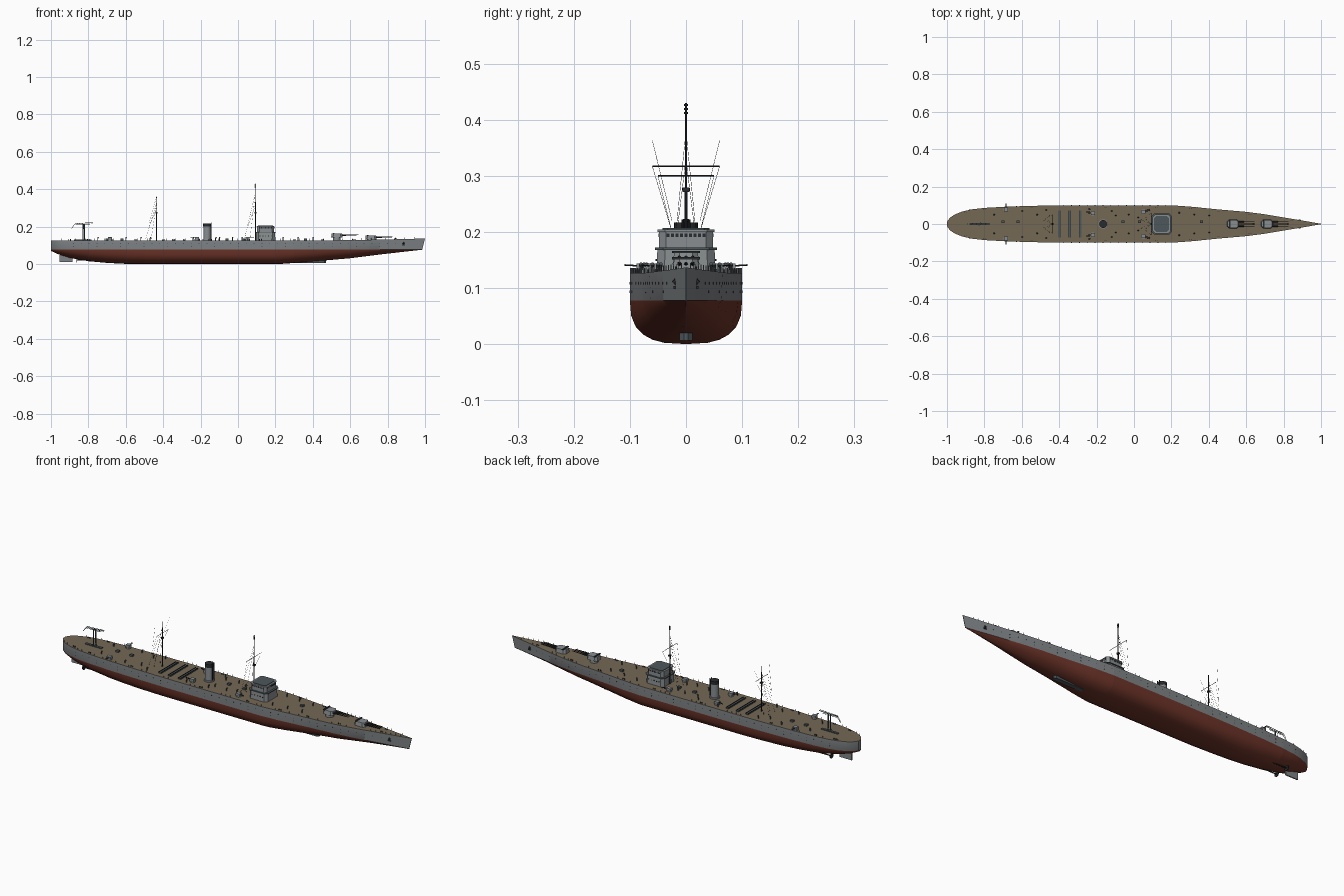
import bpy, bmesh, math
from mathutils import Vector

if "Cube" in bpy.data.objects:
    bpy.data.objects.remove(bpy.data.objects["Cube"])


def material(name, c):
    m = bpy.data.materials.new(name)
    m.diffuse_color = (*c, 1)
    m.use_nodes = True
    m.node_tree.nodes["Principled BSDF"].inputs["Base Color"].default_value = m.diffuse_color
    return m


GREY = material("hull grey", (0.215, 0.23, 0.24))
RED = material("bottom red", (0.155, 0.035, 0.022))
TAN = material("deck tan", (0.175, 0.14, 0.09))
SLATE = material("slate grey", (0.075, 0.095, 0.105))
LIGHT = material("upperworks grey", (0.25, 0.27, 0.28))
DARK = material("dark metal", (0.022, 0.024, 0.027))
WL = 0.078


def lerp(table, x):
    for (x0, v0), (x1, v1) in zip(table, table[1:]):
        if x <= x1:
            return v0 + (v1 - v0) * max(0, x - x0) / (x1 - x0)
    return table[-1][1]


BEAM = [(-1, .012), (-.985, .033), (-.96, .05), (-.92, .066), (-.87, .078), (-.8, .086), (-.68, .093),
        (-.5, .098), (-.35, .1), (.2, .1), (.3, .093), (.45, .078), (.6, .065), (.7, .052),
        (.8, .035), (.9, .017), (.985, .0012)]
KEEL = [(-1, .07), (-.96, .052), (-.9, .033), (-.8, .015), (-.7, .006), (-.6, .001), (-.5, 0), (.22, 0),
        (.32, .007), (.44, .017), (.6, .031), (.76, .051), (.9, .067), (.985, .0765)]
FULL = [(-1, 1.6), (-.7, 2.2), (-.4, 2.7), (.2, 2.7), (.5, 1.9), (.8, 1.3), (1, 1.1)]


def deck_z(x):
    return .127 + .01 * max(0, (x - .5) / .5) ** 1.5


def finish(name, bm, mats, smooth=True):
    bmesh.ops.recalc_face_normals(bm, faces=bm.faces)
    me = bpy.data.meshes.new(name)
    bm.to_mesh(me)
    bm.free()
    for m in mats:
        me.materials.append(m)
    if smooth:
        me.shade_smooth()
        me.set_sharp_from_angle(angle=math.radians(32))
    ob = bpy.data.objects.new(name, me)
    bpy.context.collection.objects.link(ob)
    return ob


def box(bm, x, y, z, sx, sy, sz, mi=0):
    vs = bmesh.ops.create_cube(bm, size=1)["verts"]
    for v in vs:
        v.co = Vector((x + v.co.x * sx, y + v.co.y * sy, z + v.co.z * sz))
    for f in {f for v in vs for f in v.link_faces}:
        f.material_index = mi


def tube(bm, a, b, r, r2=None, n=8, mi=0):
    a, b = Vector(a), Vector(b)
    d = b - a
    vs = bmesh.ops.create_cone(bm, cap_ends=True, segments=n, radius1=r,
                               radius2=r if r2 is None else r2, depth=d.length)["verts"]
    q = Vector((0, 0, 1)).rotation_difference(d)
    for v in vs:
        v.co = q @ v.co + (a + b) / 2
    for f in {f for v in vs for f in v.link_faces}:
        f.material_index = mi


def rbox(bm, x0, x1, hy, z0, z1, c, taper=0, mi=0):
    """Block with chamfered vertical corners."""
    rings = []
    for z, t in ((z0, 0), (z1, taper)):
        a, b, h = x0 + t, x1 - t, hy - t
        rings.append([bm.verts.new((x, y, z)) for x, y in (
            (a + c, -h), (b - c, -h), (b, -h + c), (b, h - c),
            (b - c, h), (a + c, h), (a, h - c), (a, -h + c))])
    lo, hi = rings
    fs = [bm.faces.new(lo), bm.faces.new(hi)]
    fs += [bm.faces.new((lo[i], lo[i - 1], hi[i - 1], hi[i])) for i in range(8)]
    for f in fs:
        f.material_index = mi


# Hull: lofted stations, coloured by height and direction
bm = bmesh.new()
xs = sorted({x for x, _ in BEAM + KEEL} | {i * .05 - .95 for i in range(39)})
rows = []
for x in xs:
    b, k, n = lerp(BEAM, x), lerp(KEEL, x), lerp(FULL, x)
    bw = b * (1 - .12 * max(0, x - .3))
    half = [(bw * (1 - (1 - t) ** n) ** (1 / n), k + (WL - k) * t, x)
            for t in (.03, .1, .22, .4, .65, 1)]
    half.append((b, deck_z(x), x + .015 * max(0, (x - .8) / .185)))
    ring = [(-y, z, px) for y, z, px in reversed(half)] + [(0, k, x)] + half
    rows.append([bm.verts.new((px, y, z)) for y, z, px in ring])
m = len(rows[0])
for r0, r1 in zip(rows, rows[1:]):
    for i in range(m):
        f = bm.faces.new((r0[i], r0[i - 1], r1[i - 1], r1[i]))
        f.material_index = 2 if i == 0 else (0 if i in (1, m - 1) else 1)
for r in (rows[0], rows[-1]):
    bm.faces.new(r[1:-1]).material_index = 1
    bm.faces.new((r[0], r[1], r[-2], r[-1]))
finish("hull", bm, [GREY, RED, TAN])

# Rudder, propeller shafts and keel fairing
bm = bmesh.new()
box(bm, -.92, 0, .03, .07, .006, .038)
finish("rudder", bm, [GREY], False)
bm = bmesh.new()
for s in (-1, 1):
    tube(bm, (-.68, s * .035, .02), (-.86, s * .035, .022), .003)
    tube(bm, (-.86, s * .035, .022), (-.864, s * .035, .022), .013, n=12)
finish("propeller_shafts", bm, [DARK])
bm = bmesh.new()
rbox(bm, .28, .47, .012, .006, .026, .008)
finish("keel_fairing", bm, [SLATE], False)

# Portholes and anchors on the hull sides, railing on the deck edge
ports, rail = bmesh.new(), bmesh.new()
for s in (-1, 1):
    for i in range(42):
        x = -.88 + i * .042
        b = lerp(BEAM, x)
        for z in ((.108,) if i % 3 else (.108, .093)):
            bb = b * (1 - .12 * max(0, x - .3) * (deck_z(x) - z) / .05)
            tube(ports, (x, s * (bb - .003), z), (x, s * (bb + .0006), z), .0022)
    tube(ports, (.885, s * .012, .118), (.885, s * .022, .108), .005)
    box(ports, .885, s * .0205, .101, .016, .004, .005)
    for i in range(76):
        x = -.97 + i * .0255
        tube(rail, (x, s * (lerp(BEAM, x) - .001), deck_z(x) - .001),
             (x, s * (lerp(BEAM, x) - .001), deck_z(x) + .009), .0006, n=4)
finish("portholes_and_anchors", ports, [DARK])
finish("railing_posts", rail, [GREY])

# Bridge: two tiers, platform, window band and roof
bm = bmesh.new()
rbox(bm, .095, .2, .053, .126, .168, .014, .002)
rbox(bm, .092, .203, .055, .168, .172, .014, 0, 1)
rbox(bm, .102, .193, .048, .172, .2, .012)
rbox(bm, .099, .196, .0505, .2, .204, .013, 0, 0)
rbox(bm, .108, .187, .042, .204, .2065, .01, 0, 1)
for i in range(9):
    box(bm, .1932, -.032 + i * .008, .194, .002, .005, .006, 2)
    for s in (-1, 1):
        box(bm, .118 + i * .0075, s * .0482, .194, .005, .002, .006, 2)
for s in (-1, 1):
    for i in range(5):
        box(bm, .118 + i * .015, s * .052, .15, .004, .004, .004, 2)
finish("bridge", bm, [LIGHT, SLATE, DARK], False)

# Funnel with dark cap
bm = bmesh.new()
F = -.165
tube(bm, (F, 0, .125), (F, 0, .2), .0205, n=24)
tube(bm, (F, 0, .2), (F, 0, .217), .021, n=24, mi=1)
tube(bm, (F, 0, .125), (F, 0, .134), .025, n=24)
for s in (-1, 1):
    tube(bm, (F + .022, s * .006, .126), (F + .022, s * .006, .222), .002, mi=1)
finish("funnel", bm, [LIGHT, DARK])

# Masts with yards, lookout boxes and rigging
mast, rig = bmesh.new(), bmesh.new()
for x, top, yard, hy in ((.093, .41, .317, .06), (-.435, .36, .3, .05)):
    tube(mast, (x, 0, .125), (x, 0, top), .0032, .0014)
    tube(mast, (x, -hy, yard), (x, hy, yard), .001, n=6)
    box(mast, x, 0, .275, .01, .012, .008)
    for s in (-1, 1):
        for e in (-.06, -.03):
            tube(rig, (x, 0, top - .03), (x + e, s * .025, .128), .0004, n=3)
        tube(rig, (x, s * hy, yard), (x - .04, s * .025, .2), .0004, n=3)
for z in (.412, .419, .426):
    tube(mast, (.093, 0, z - .002), (.093, 0, z + .002), .004)
tube(mast, (.093, 0, .405), (.093, 0, .43), .0015)
for s in (-1, 1):
    tube(rig, (-.435, s * .06, .363), (-.475, s * .025, .22), .0004, n=3)
finish("masts", mast, [DARK])
finish("rigging", rig, [DARK])

# Main turrets, the after one raised on a tall base
for name, x, z in (("forward_turret", .71, .131), ("raised_turret", .528, .142)):
    bm = bmesh.new()
    tube(bm, (x, 0, .122), (x, 0, z + .001), .02, n=20)
    rbox(bm, x - .03, x + .032, .024, z, z + .021, .01, .003)
    box(bm, x - .016, 0, z + .022, .008, .05, .004, 1)
    for y in (-.012, 0, .012):
        tube(bm, (x + .025, y, z + .012), (x + .06, y, z + .0125), .0036, .003, mi=1)
        tube(bm, (x + .06, y, z + .0125), (x + .115, y, z + .014), .0024, .0018, mi=1)
    finish(name, bm, [LIGHT, DARK])

# Deck guns, mirrored on both sides; d is the barrel direction
for name, x, y, dx, dy in (("midship_gun", -.22, .058, -.035, .006), ("bridge_side_gun", .05, .066, .035, .01),
                           ("after_gun", -.685, .078, 0, .032)):
    bm = bmesh.new()
    for s in (-1, 1):
        tube(bm, (x, s * y, .125), (x, s * y, .133), .013, n=12)
        box(bm, x, s * y, .138, .022, .02, .012)
        for o in (-.003, .003):
            ox, oy = (o, 0) if dx == 0 else (0, o)
            tube(bm, (x + ox, s * y + oy, .139), (x + dx + ox, s * (y + dy) + oy, .141), .0014, mi=1)
    finish(name, bm, [LIGHT, DARK])

# Three low racks across the deck
for i, x in enumerate((-.4, -.345, -.287)):
    bm = bmesh.new()
    box(bm, x, 0, .1285, .015, .142, .005)
    for s in (-1, 1):
        box(bm, x + s * .0065, 0, .132, .002, .142, .004, 1)
    finish(f"deck_rack_{i + 1}", bm, [SLATE, DARK], False)

# Stern crane: posts, lattice arm and drooping end
bm = bmesh.new()
for s in (-1, 1):
    tube(bm, (-.825 + s * .004, s * .005, .125), (-.825 + s * .003, s * .004, .215), .003)
    tube(bm, (-.87, s * .004, .217), (-.77, s * .004, .222), .0012, n=6)
    tube(bm, (-.87, s * .004, .217), (-.89, s * .002, .19), .001, n=6)
    tube(bm, (-.87, s * .004, .212), (-.79, s * .004, .212), .001, n=6)
for i in range(8):
    tube(bm, (-.87 + i * .012, -.004, .215), (-.862 + i * .012, .004, .219), .0008, n=4)
box(bm, -.83, 0, .129, .095, .012, .005)
finish("stern_crane", bm, [SLATE])

# Small deck fittings: ventilators, lockers and bollards
bm = bmesh.new()
for s in (-1, 1):
    for x, y in ((-.6, .07), (-.52, .05), (-.47, .075), (-.24, .08), (-.12, .07), (-.1, .045),
                 (-.03, .05), (.02, .035), (.24, .06), (.32, .05), (.4, .045), (-.75, .05)):
        z = deck_z(x)
        tube(bm, (x, s * y, z - .002), (x, s * y, z + .013), .0025)
        tube(bm, (x, s * y, z + .012), (x + .004, s * y, z + .016), .0035)
    for x in (-.9, -.8, -.55, -.15, .12, .3, .45, .62, .84):
        z, y = deck_z(x), lerp(BEAM, x) - .01
        for o in (-.005, .005):
            tube(bm, (x + o, s * y, z - .002), (x + o, s * y, z + .006), .002, mi=1)
for x in (-.62, -.7, -.06, .03, .36):
    box(bm, x, .012, deck_z(x) + .004, .016, .014, .01)
finish("deck_fittings", bm, [SLATE, DARK])
